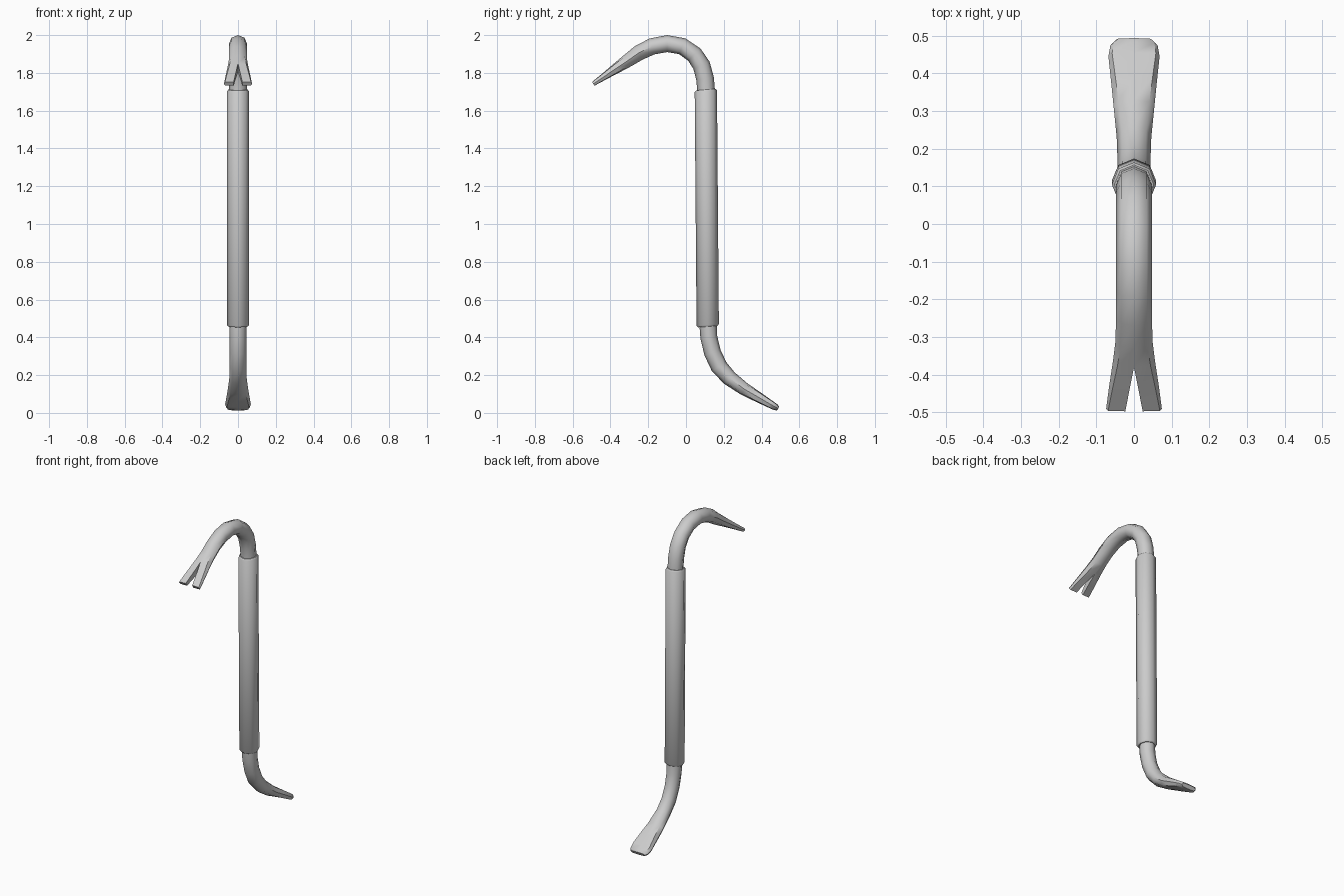
import bpy, bmesh, math
from mathutils import Vector

if "Cube" in bpy.data.objects:
    bpy.data.objects.remove(bpy.data.objects["Cube"])

# Bar stations from flat blade up to the fork: y, z, half width, half thickness, boxiness exponent
BAR = [
    (0.488, 0.023, 0.050, 0.012, 0.5), (0.474, 0.031, 0.063, 0.018, 0.45),
    (0.445, 0.047, 0.068, 0.021, 0.45), (0.38, 0.085, 0.061, 0.028, 0.6),
    (0.31, 0.125, 0.054, 0.034, 0.8), (0.23, 0.184, 0.046, 0.041, 1),
    (0.175, 0.245, 0.044, 0.045, 1), (0.14, 0.32, 0.044, 0.045, 1),
    (0.121, 0.40, 0.045, 0.045, 1), (0.116, 0.48, 0.046, 0.046, 1),
    (0.107, 1.70, 0.047, 0.047, 1), (0.101, 1.77, 0.048, 0.047, 1),
    (0.082, 1.84, 0.048, 0.047, 1), (0.044, 1.897, 0.048, 0.046, 1),
    (-0.02, 1.941, 0.048, 0.045, 1), (-0.10, 1.955, 0.048, 0.045, 1),
    (-0.18, 1.940, 0.048, 0.044, 1), (-0.25, 1.906, 0.048, 0.041, 1),
    (-0.31, 1.864, 0.049, 0.035, 0.9), (-0.365, 1.827, 0.056, 0.028, 0.7),
]
# Claw stations: y, z, inner x, outer x, half thickness, boxiness exponent
CLAW = [
    (-0.365, 1.827, 0.0, 0.056, 0.028, 0.7), (-0.43, 1.783, 0.012, 0.066, 0.019, 0.5),
    (-0.491, 1.742, 0.023, 0.074, 0.012, 0.3),
]


def shaped(v, e):
    return 0.0 if abs(v) < 1e-6 else math.copysign(abs(v) ** e, v)


def normal_at(path, i):
    a, b = path[max(i - 1, 0)], path[min(i + 1, len(path) - 1)]
    t = Vector((0, b[0] - a[0], b[1] - a[1])).normalized()
    return Vector((0, t.z, -t.y))


def loft(bm, rings):
    rings = [[bm.verts.new(p) for p in r] for r in rings]
    n = len(rings[0])
    for r, s in zip(rings, rings[1:]):
        for j in range(n):
            bm.faces.new((r[j], r[(j + 1) % n], s[(j + 1) % n], s[j]))
    return rings


def finish(bm, name):
    bmesh.ops.recalc_face_normals(bm, faces=bm.faces)
    me = bpy.data.meshes.new(name)
    bm.to_mesh(me)
    bm.free()
    ob = bpy.data.objects.new(name, me)
    bpy.context.collection.objects.link(ob)
    bpy.ops.object.select_all(action='DESELECT')
    ob.select_set(True)
    bpy.context.view_layer.objects.active = ob
    bpy.ops.object.shade_smooth_by_angle(angle=math.radians(50))
    return ob


# Steel bar: one bent octagonal loft flattening to a blade
bm = bmesh.new()
full = BAR + CLAW[1:]
rings = []
for i, (y, z, w, h, e) in enumerate(BAR):
    n = normal_at(full, i)
    rings.append([Vector((w * shaped(math.cos(k * math.pi / 4), e), y, z))
                  + n * h * shaped(math.sin(k * math.pi / 4), e) for k in range(8)])
bm.faces.new(loft(bm, rings)[0])

# Forked claw: two half-section prongs growing out of the bar's end
for side in (1, -1):
    rings = []
    for i, (y, z, xi, xo, h, e) in enumerate(CLAW):
        n = normal_at(full, len(BAR) - 1 + i)
        rings.append([Vector((side * (xi + (xo - xi) * shaped(math.cos(k * math.pi / 4), e)), y, z))
                      + n * h * shaped(math.sin(k * math.pi / 4), e) for k in range(-2, 3)])
    bm.faces.new(loft(bm, rings)[-1])
bmesh.ops.remove_doubles(bm, verts=bm.verts, dist=0.0005)
finish(bm, "steel_bar")

# Octagonal grip sleeve with eased ends
bm = bmesh.new()
rings = []
for z, r in ((0.457, 0.052), (0.466, 0.059), (1.702, 0.059), (1.711, 0.052)):
    y = 0.115 - 0.010 * (z - 0.457) / 1.254
    rings.append([Vector((r * math.cos(k * math.pi / 4), y + r * math.sin(k * math.pi / 4),
                          z + 0.08 * r * math.sin(k * math.pi / 4))) for k in range(8)])
ends = loft(bm, rings)
bm.faces.new(ends[0])
bm.faces.new(ends[-1])
finish(bm, "grip_sleeve")
